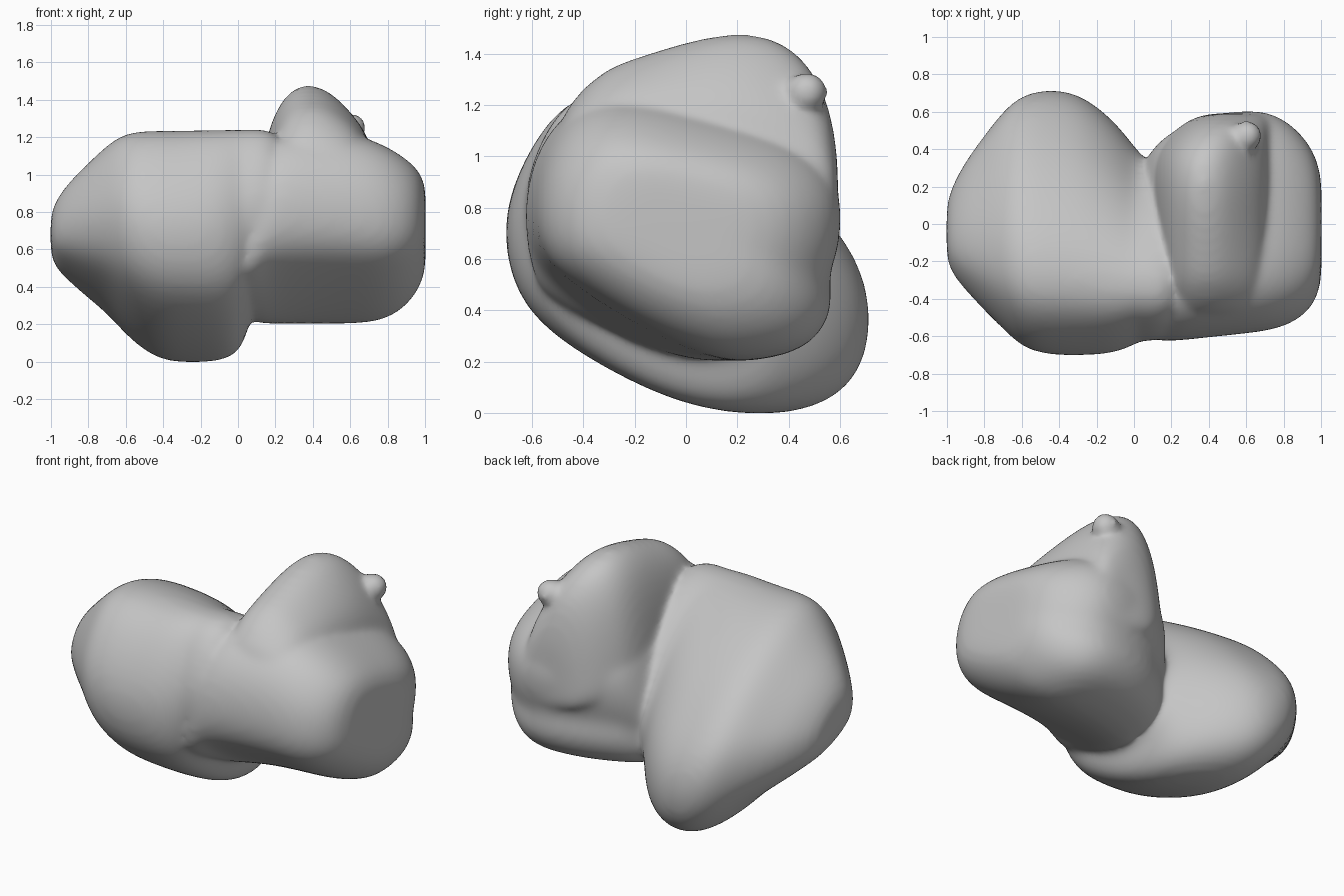
import bpy, bmesh
from mathutils import Matrix

if "Cube" in bpy.data.objects:
    bpy.data.objects.remove(bpy.data.objects["Cube"])

mat = bpy.data.materials.new("plain_grey")
mat.use_nodes = True
GREY = (0.56, 0.56, 0.56, 1)
mat.diffuse_color = GREY
mat.node_tree.nodes["Principled BSDF"].inputs["Base Color"].default_value = GREY


def loft(bm, profile, stations, place):
    """Skin a closed profile, refitted to the box (u0, u1, v0, v1) of each station."""
    us, vs = [p[0] for p in profile], [p[1] for p in profile]
    rings = []
    for t, u0, u1, v0, v1 in stations:
        ring = []
        for u, v in profile:
            a = u0 + (u1 - u0) * (u - min(us)) / (max(us) - min(us))
            b = v0 + (v1 - v0) * (v - min(vs)) / (max(vs) - min(vs))
            ring.append(bm.verts.new(place(t, a, b)))
        rings.append(ring)
    n = len(profile)
    for r, s in zip(rings, rings[1:]):
        for i in range(n):
            bm.faces.new((r[i], r[(i + 1) % n], s[(i + 1) % n], s[i]))
    bm.faces.new(rings[0][::-1])
    bm.faces.new(rings[-1])


bm = bmesh.new()
along_x = lambda t, a, b: (t, a, b)
along_y = lambda t, a, b: (a, t, b)

# Large lobe: leaning section, high at the front and low at the back
large = [(-.7, .65), (-.68, .85), (-.58, 1.06), (-.44, 1.21), (-.25, 1.24), (0, 1.17),
         (.3, .97), (.5, .76), (.65, .56), (.7, .35), (.66, .14), (.52, .03),
         (.3, 0), (0, .055), (-.38, .23), (-.63, .41)]
loft(bm, large, [(-.99, -.17, .09, .59, .77), (-.97, -.25, .18, .51, .85),
                 (-.9, -.34, .32, .44, .95), (-.8, -.45, .46, .35, 1.05),
                 (-.68, -.57, .62, .25, 1.17), (-.58, -.67, .7, .13, 1.23),
                 (-.43, -.7, .725, .01, 1.235), (-.28, -.7, .69, -.005, 1.235),
                 (-.12, -.69, .56, 0, 1.24), (-.02, -.65, .43, .03, 1.24),
                 (.03, -.62, .37, .12, 1.24), (.06, -.62, .34, .27, 1.24),
                 (.3, -.6, .3, .32, 1.24)], along_x)

# Small lobe: rounder section with a shallow groove low on the back
small = [(-.62, .76), (-.6, .95), (-.52, 1.1), (-.4, 1.2), (-.2, 1.22), (.1, 1.15),
         (.35, 1.08), (.52, .98), (.6, .83), (.58, .64), (.53, .53), (.565, .42),
         (.48, .26), (.25, .21), (.08, .22), (-.2, .34), (-.5, .53), (-.585, .63)]
loft(bm, small, [(0, -.56, .18, .36, .68), (.06, -.6, .33, .23, .85),
                 (.13, -.62, .43, .21, 1.12), (.22, -.62, .5, .21, 1.22),
                 (.4, -.6, .58, .21, 1.23), (.6, -.58, .61, .21, 1.22),
                 (.75, -.56, .59, .22, 1.17), (.87, -.51, .5, .28, 1.1),
                 (.95, -.43, .39, .38, 1.03), (.985, -.33, .27, .47, .96),
                 (.99, -.2, .15, .57, .87)], along_x)

# Crest: broad ridge rising toward the back over the small lobe
crest = [(.1, .8), (.12, 1.0), (.155, 1.2), (.21, 1.36), (.29, 1.46), (.38, 1.485),
         (.48, 1.45), (.58, 1.36), (.66, 1.26), (.71, 1.15), (.73, 1.0), (.73, .8)]
loft(bm, crest, [(-.48, .24, .6, 1.0, 1.14), (-.41, .2, .65, 1.02, 1.24),
                 (-.3, .17, .68, 1.0, 1.34), (-.15, .14, .71, .92, 1.39),
                 (0, .12, .72, .85, 1.44), (.2, .1, .73, .75, 1.485),
                 (.36, .11, .73, .65, 1.455), (.46, .18, .73, .6, 1.37),
                 (.53, .26, .73, .6, 1.25), (.565, .34, .72, .6, 1.1),
                 (.58, .42, .7, .6, .96)], along_y)

# Nub: little knob at the back of the crest
bmesh.ops.create_icosphere(bm, subdivisions=2, radius=.075,
                           matrix=Matrix.Translation((.605, .472, 1.25)))
bmesh.ops.recalc_face_normals(bm, faces=bm.faces)

mesh = bpy.data.meshes.new("rounded_body")
bm.to_mesh(mesh)
bm.free()
mesh.materials.append(mat)
body = bpy.data.objects.new("rounded_body", mesh)
bpy.context.collection.objects.link(body)

# Fuse the parts into one soft skin
rounder = body.modifiers.new("round", "SUBSURF")
rounder.levels = rounder.render_levels = 2
fuse = body.modifiers.new("fuse", "REMESH")
fuse.mode = "VOXEL"
fuse.voxel_size = .02
fuse.use_smooth_shade = True
soft = body.modifiers.new("soften", "SMOOTH")
soft.factor = .5
soft.iterations = 18
swell = body.modifiers.new("swell", "DISPLACE")
swell.mid_level = 0
swell.strength = .014
